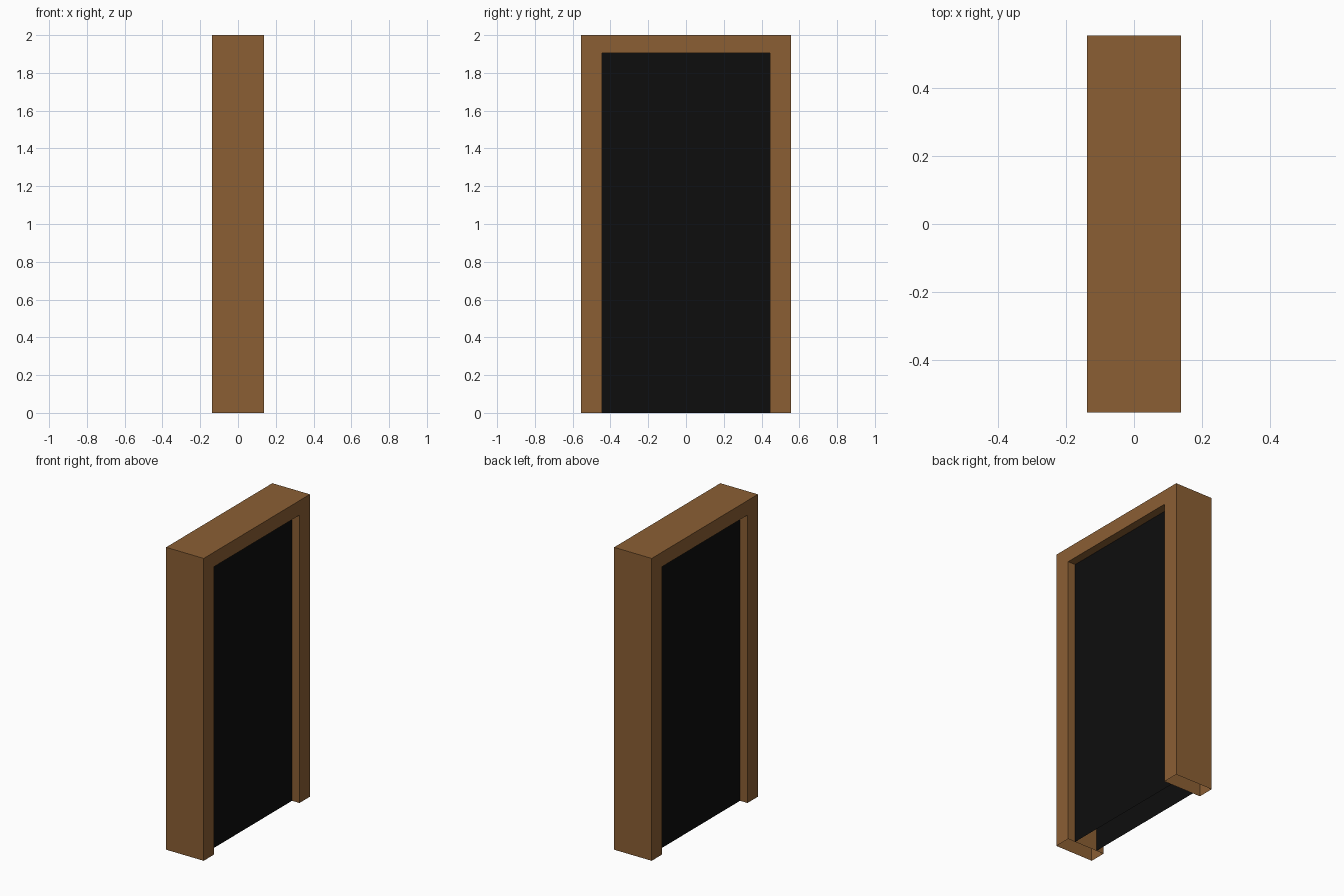
import bpy
import bmesh
from mathutils import Vector

cube = bpy.data.objects.get("Cube")
if cube:
    bpy.data.objects.remove(cube, do_unlink=True)

DEPTH, WIDTH, HEIGHT = 0.275, 1.11, 2.0
OPEN_W, OPEN_H = 0.892, 1.904
PANEL_X = 0.083


def material(name, color):
    mat = bpy.data.materials.new(name)
    mat.use_nodes = True
    mat.diffuse_color = color
    mat.node_tree.nodes["Principled BSDF"].inputs["Base Color"].default_value = color
    return mat


def add_object(name, bm, mat):
    mesh = bpy.data.meshes.new(name)
    bm.to_mesh(mesh)
    bm.free()
    mesh.materials.append(mat)
    obj = bpy.data.objects.new(name, mesh)
    bpy.context.collection.objects.link(obj)
    return obj


wood = material("brown wood", (0.258, 0.114, 0.034, 1))
black = material("matte black", (0.004, 0.004, 0.004, 1))

# Door frame: an upside-down U profile run through the depth, hollow and open below
w, o = WIDTH / 2, OPEN_W / 2
outline = [(-w, 0), (-w, HEIGHT), (w, HEIGHT), (w, 0),
           (o, 0), (o, OPEN_H), (-o, OPEN_H), (-o, 0)]
bm = bmesh.new()
profile = bm.faces.new([bm.verts.new((-DEPTH / 2, y, z)) for y, z in outline])
result = bmesh.ops.extrude_face_region(bm, geom=[profile], use_keep_orig=True)
moved = [g for g in result["geom"] if isinstance(g, bmesh.types.BMVert)]
bmesh.ops.translate(bm, verts=moved, vec=Vector((DEPTH, 0, 0)))
bmesh.ops.recalc_face_normals(bm, faces=bm.faces[:])
feet = [f for f in bm.faces if all(v.co.z < 0.001 for v in f.verts)]
bmesh.ops.delete(bm, geom=feet, context="FACES")
add_object("door_frame", bm, wood)

# Thin black sheets set back from each side of the opening
for side, name in ((1, "left_panel"), (-1, "right_panel")):
    bm = bmesh.new()
    corners = [(-o, 0), (o, 0), (o, OPEN_H), (-o, OPEN_H)][::side]
    bm.faces.new([bm.verts.new((side * PANEL_X, y, z)) for y, z in corners])
    add_object(name, bm, black)
